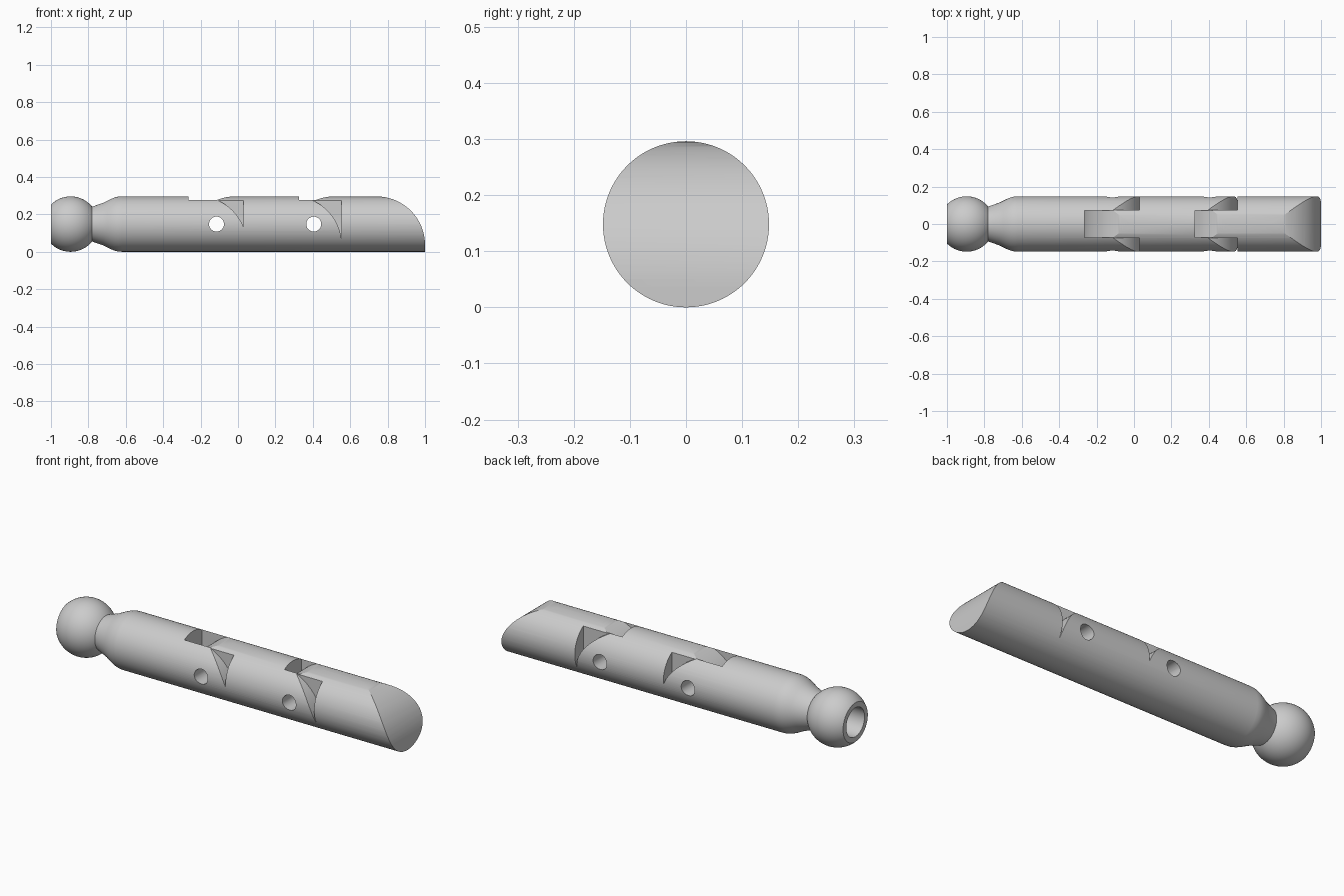
import bpy, bmesh, math

cube = bpy.data.objects.get("Cube")
if cube:
    bpy.data.objects.remove(cube, do_unlink=True)

R = 0.148          # body radius and axis height
ARC = 0.26         # radius of every curved cut
ARC_Z = 0.036      # height of the curved cuts' centres
SLOT = 0.073       # half width of the central slots

grey = bpy.data.materials.new("plain_grey")
grey.use_nodes = True
grey.diffuse_color = (0.6, 0.6, 0.6, 1)
grey.node_tree.nodes["Principled BSDF"].inputs["Base Color"].default_value = grey.diffuse_color


def make_object(name, bm):
    bmesh.ops.recalc_face_normals(bm, faces=bm.faces)
    mesh = bpy.data.meshes.new(name)
    bm.to_mesh(mesh)
    bm.free()
    mesh.materials.append(grey)
    obj = bpy.data.objects.new(name, mesh)
    bpy.context.collection.objects.link(obj)
    return obj


def lathe(name, profile, sides=96):
    """Turn (x, radius) points around the body axis."""
    bm = bmesh.new()
    verts = [bm.verts.new((x, 0, R + r)) for x, r in profile]
    edges = [bm.edges.new(pair) for pair in zip(verts, verts[1:])]
    bmesh.ops.spin(bm, geom=verts + edges, cent=(0, 0, R), axis=(1, 0, 0),
                   angle=math.tau, steps=sides, use_duplicate=False)
    bmesh.ops.remove_doubles(bm, verts=bm.verts, dist=1e-5)
    return make_object(name, bm)


def prism(name, outline, y0, y1):
    """Extrude an (x, z) outline along y."""
    bm = bmesh.new()
    face = bm.faces.new([bm.verts.new((x, y0, z)) for x, z in outline])
    new = bmesh.ops.extrude_face_region(bm, geom=[face])["geom"]
    bmesh.ops.translate(bm, vec=(0, y1 - y0, 0),
                        verts=[v for v in new if isinstance(v, bmesh.types.BMVert)])
    return make_object(name, bm)


def arc_outline(centre, wall, overshoot=0, steps=28):
    """Area above a convex arc that falls from its crown towards a wall."""
    side = 1 if wall > centre else -1
    low = math.acos(min(1, abs(wall - centre) / ARC))
    pts = []
    for i in range(steps + 1):
        a = math.pi / 2 + (low - math.pi / 2) * i / steps
        pts.append((centre + side * ARC * math.cos(a), ARC_Z + ARC * math.sin(a)))
    if overshoot:
        pts.append((wall + side * overshoot, pts[-1][1]))
    return pts + [(wall + side * overshoot, 0.4), (centre, 0.4)]


# Turned body: blind bore, ball end, tapered neck and barrel
ball_x = -0.895
flat = math.acos(-0.105 / R)
neck = math.acos(0.115 / R)
profile = [(-0.7, 0), (-0.7, 0.077), (-1, 0.077)]
for i in range(33):
    a = flat + (neck - flat) * i / 32
    profile.append((ball_x + R * math.cos(a), R * math.sin(a)))
profile += [(-0.72, 0.114), (-0.70, 0.124), (-0.68, 0.134), (-0.66, 0.142),
            (-0.64, 0.147), (-0.62, R), (1, R), (1, 0)]
body = lathe("whistle_body", profile)

# Curved mouth end
cutters = [prism("mouth_cutter", arc_outline(0.74, 1.0, 0.1), -0.3, 0.3)]

# Two stations: top slot, a pair of side notches and a cross hole
stations = [(-0.265, -0.015, -0.212, 0.03, -0.115),
            (0.325, 0.515, 0.295, 0.553, 0.405)]
for slot_wall, slot_crown, notch_crown, notch_wall, hole_x in stations:
    cutters.append(prism("slot_cutter", arc_outline(slot_crown, slot_wall), -SLOT, SLOT))
    notch = arc_outline(notch_crown, notch_wall)
    for side in (-1, 1):
        cutters.append(prism("notch_cutter", notch, side * (SLOT + 0.003), side * 0.3))
    circle = [(hole_x + 0.04 * math.cos(math.tau * i / 40),
               R + 0.04 * math.sin(math.tau * i / 40)) for i in range(40)]
    cutters.append(prism("hole_cutter", circle, -0.3, 0.3))

# Apply the cuts
bpy.context.view_layer.objects.active = body
for cutter in cutters:
    mod = body.modifiers.new("cut", "BOOLEAN")
    mod.operation = "DIFFERENCE"
    mod.solver = "EXACT"
    mod.object = cutter
    bpy.ops.object.modifier_apply(modifier=mod.name)
    bpy.data.objects.remove(cutter, do_unlink=True)

bpy.ops.object.select_all(action="DESELECT")
body.select_set(True)
bpy.ops.object.shade_smooth_by_angle(angle=math.radians(25))
